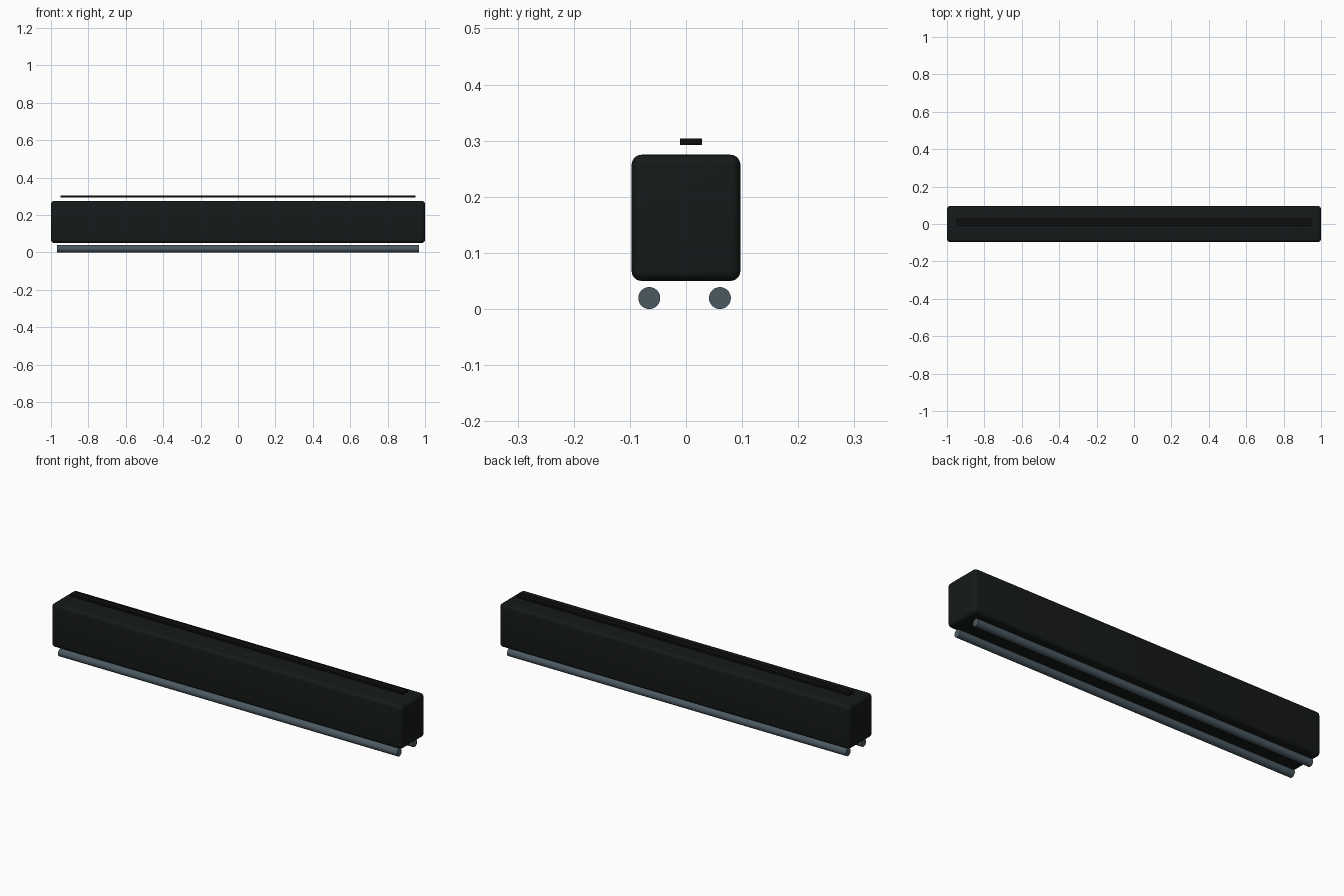
import bpy, math

if "Cube" in bpy.data.objects:
    bpy.data.objects.remove(bpy.data.objects["Cube"])


def material(name, color):
    m = bpy.data.materials.new(name)
    m.diffuse_color = (*color, 1)
    m.use_nodes = True
    m.node_tree.nodes["Principled BSDF"].inputs["Base Color"].default_value = m.diffuse_color
    return m


black = material("matte_black", (0.008, 0.010, 0.010))
strip_black = material("strip_black", (0.004, 0.004, 0.004))
steel = material("blue_grey", (0.07, 0.10, 0.12))


def finish(name, mat, bevel, segments):
    ob = bpy.context.object
    ob.name = name
    ob.data.materials.append(mat)
    bpy.ops.object.transform_apply(location=False, rotation=True, scale=True)
    if bevel:
        mod = ob.modifiers.new("rounded_edges", 'BEVEL')
        mod.width = bevel
        mod.segments = segments
        bpy.ops.object.modifier_apply(modifier=mod.name)
    bpy.ops.object.shade_smooth_by_angle(angle=math.radians(35))
    return ob


def box(name, lo, hi, mat, bevel, segments):
    bpy.ops.mesh.primitive_cube_add(
        size=1, location=[(a + b) / 2 for a, b in zip(lo, hi)])
    bpy.context.object.scale = [b - a for a, b in zip(lo, hi)]
    return finish(name, mat, bevel, segments)


# Long rounded body
box("body", (-1, -0.097, 0.05), (1, 0.097, 0.275), black, 0.018, 5)

# Thin strip floating above the body
box("top_strip", (-0.95, -0.011, 0.292), (0.95, 0.0285, 0.304),
    strip_black, 0.001, 2)

# Two long rods below the body
for name, y in (("front_rod", -0.0655), ("back_rod", 0.0605)):
    bpy.ops.mesh.primitive_cylinder_add(
        vertices=48, radius=0.0195, depth=1.935,
        location=(-0.001, y, 0.0195), rotation=(0, math.pi / 2, 0))
    finish(name, steel, 0, 0)
